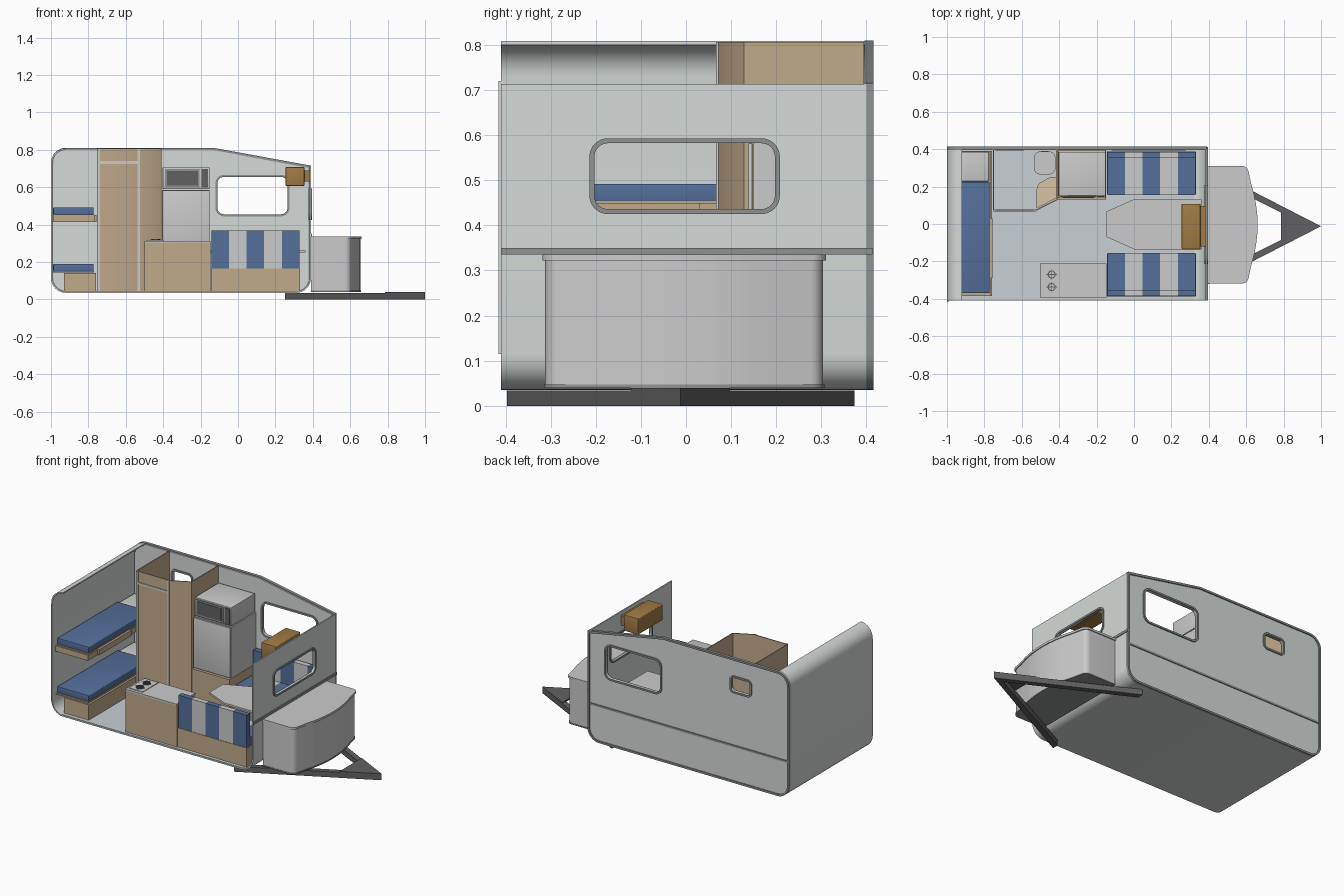
import bpy, bmesh, math
from mathutils import Vector, Matrix

if "Cube" in bpy.data.objects:
    bpy.data.objects.remove(bpy.data.objects["Cube"])


def material(name, *rgb):
    m = bpy.data.materials.new(name)
    m.diffuse_color = (*rgb, 1)
    m.use_nodes = True
    m.node_tree.nodes["Principled BSDF"].inputs["Base Color"].default_value = m.diffuse_color
    return m


WALL = material("wall_grey", .66, .70, .68)
TRIM = material("trim_grey", .28, .29, .29)
DARK = material("dark_grey", .12, .12, .125)
WOOD = material("wood", .53, .40, .26)
OCHRE = material("dark_wood", .36, .20, .06)
BLUE = material("blue_fabric", .09, .16, .33)
FLOOR = material("floor_grey", .58, .63, .66)
TAN = material("light_wood", .68, .55, .38)


def finish(name, me, mat):
    for p in me.polygons:
        p.use_smooth = True
    me.set_sharp_from_angle(angle=math.radians(32))
    me.materials.clear()
    if mat:
        me.materials.append(mat)
    ob = bpy.data.objects.new(name, me)
    bpy.context.collection.objects.link(ob)
    return ob


def box(name, x, y, z, mat=None, bevel=0):
    bm = bmesh.new()
    bmesh.ops.create_cube(bm, size=1)
    for v in bm.verts:
        v.co = [lo + (c + .5) * (hi - lo) for c, (lo, hi) in zip(v.co, (x, y, z))]
    if bevel:
        bmesh.ops.bevel(bm, geom=bm.edges[:], offset=bevel, segments=3, profile=.5, affect='EDGES')
    me = bpy.data.meshes.new(name)
    bm.to_mesh(me)
    bm.free()
    return finish(name, me, mat)


def rounded(pts, n=8):
    """Polygon of (x, y, radius) corners with circular fillets."""
    out = []
    for i, (x, y, r) in enumerate(pts):
        p = Vector((x, y))
        if r <= 0:
            out.append(p)
            continue
        u = (Vector(pts[i - 1][:2]) - p).normalized()
        v = (Vector(pts[(i + 1) % len(pts)][:2]) - p).normalized()
        half = u.angle(v) / 2
        t = r / math.tan(half)
        c = p + (u + v).normalized() * (r / math.sin(half))
        a, b = p + u * t - c, p + v * t - c
        turn = math.pi - 2 * half
        for k in range(n + 1):
            f = k / n
            w = (a * math.sin((1 - f) * turn) + b * math.sin(f * turn)) / math.sin(turn)
            out.append(c + w)
    return out


def rect(x0, x1, y0, y1, r):
    return [(x0, y0, r), (x1, y0, r), (x1, y1, r), (x0, y1, r)]


AXES = {'XY': Matrix(((1, 0, 0), (0, 1, 0), (0, 0, 1))),
        'XZ': Matrix(((1, 0, 0), (0, 0, -1), (0, 1, 0))),
        'YZ': Matrix(((0, 0, 1), (1, 0, 0), (0, 1, 0)))}


def plate(name, loops, plane, a, b, mat=None, bevel=0):
    """Extruded outline (extra loops are holes) between a and b along the normal."""
    cu = bpy.data.curves.new(name, 'CURVE')
    cu.dimensions, cu.fill_mode, cu.extrude = '2D', 'BOTH', (b - a) / 2
    for loop in loops:
        pts = rounded(loop)
        s = cu.splines.new('POLY')
        s.points.add(len(pts) - 1)
        for q, p in zip(s.points, pts):
            q.co = (p.x, p.y, 0, 1)
        s.use_cyclic_u = True
    tmp = bpy.data.objects.new(name + "_tmp", cu)
    me = bpy.data.meshes.new_from_object(tmp)
    bpy.data.objects.remove(tmp)
    mid = (a + b) / 2
    rot = AXES[plane]
    shift = rot @ Vector((0, 0, -mid if plane == 'XZ' else mid))
    bm = bmesh.new()
    bm.from_mesh(me)
    bmesh.ops.remove_doubles(bm, verts=bm.verts[:], dist=1e-5)
    for v in bm.verts:
        v.co = rot @ v.co + shift
    bmesh.ops.recalc_face_normals(bm, faces=bm.faces[:])
    bm.to_mesh(me)
    bm.free()
    return finish(name, me, mat)


# Outer shell: floor, curved rear end and lower front
plate("body_shell", [[(-.92, .808, 0), (-1, .808, .079), (-1, .035, .08), (.39, .035, .08), (.39, .345, 0),
                      (.382, .345, 0), (.382, .043, .072), (-.992, .043, .072), (-.992, .80, .071), (-.92, .80, 0)]],
      'XZ', -.41, .40, WALL)
box("rear_panel_edge", (-1, -.992), (-.416, -.41), (.115, .72), WALL)
box("floor", (-.93, .32), (-.408, .398), (.043, .046), FLOOR)


# Side wall with two windows and edge trim
def side(o):
    return [(-1 + o, .81 - o, .08 - o), (-.13, .81 - o, 0), (.39 - o, .715 - o, 0),
            (.39 - o, .035 + o, .08 - o), (-1 + o, .035 + o, .08 - o)]


big, small = (-.11, .265, .455, .655), (-.73, -.60, .605, .69)
plate("side_wall", [side(.002), rect(*big, .035), rect(*small, .018)], 'XZ', .398, .408, WALL)
plate("side_wall_trim", [side(0), side(.012)], 'XZ', .396, .415, TRIM)
box("side_seam", (-.998, .388), (.406, .413), (.258, .270), TRIM)


def frame(name, w, plane, a, b, r, t=.011):
    x0, x1, y0, y1 = w
    plate(name, [rect(x0 - t, x1 + t, y0 - t, y1 + t, r + t), rect(x0, x1, y0, y1, r)], plane, a, b, TRIM)


frame("side_window_frame", big, 'XZ', .392, .415, .035)
frame("small_window_frame", small, 'XZ', .392, .415, .018)

# Front wall with window
front = (-.203, .197, .436, .582)
plate("front_wall", [rect(-.41, .40, .34, .713, 0), rect(*front, .03)], 'YZ', .382, .39, WALL)
frame("front_window_frame", front, 'YZ', .376, .396, .03)
box("front_seam", (.384, .395), (-.41, .413), (.335, .35), TRIM)

# Drawbar and front storage locker
Y = -.012
for s, n in ((1, "left"), (-1, "right")):
    plate("drawbar_" + n, [[(.25, Y + s * .385, 0), (1, Y, 0), (.93, Y, 0), (.25, Y + s * .345, 0)]],
          'XY', 0, .034, DARK)
plate("hitch_plate", [[(.785, Y - .11, 0), (1, Y, 0), (.785, Y + .11, 0)]], 'XY', .03, .04, DARK)


def locker(o):
    h = .308 + o
    return ([(.391, -h, 0), (.60 + o, -h, .035)] +
            [(.655 + o - .035 * (k / 4) ** 2, k / 4 * .22, 0) for k in range(-4, 5)] +
            [(.60 + o, h, .035), (.391, h, 0)])


plate("locker_body", [[(x, y - .004, r) for x, y, r in locker(0)]], 'XY', .045, .322)
plate("locker_base_rim", [[(x, y - .004, r) for x, y, r in locker(.003)]], 'XY', .04, .047, TRIM)
plate("locker_lid", [[(x, y - .004, r) for x, y, r in locker(.006)]], 'XY', .322, .335)

# Bunk beds
box("lower_bunk_base", (-.93, -.76), (-.385, .39), (.046, .142), WOOD)
box("upper_bunk_board", (-.99, -.765), (-.385, .39), (.415, .45), WOOD)
box("upper_bunk_rail", (-.767, -.756), (-.29, .03), (.415, .45), WOOD)
for n, z in (("lower", .15), ("upper", .452)):
    box(n + "_bunk_panel", (-.99, -.77), (-.38, .39), (z - .006, z + .002), WOOD)
    box(n + "_mattress", (-.988, -.772), (-.37, .225), (z, z + .04), BLUE, .004)
    box(n + "_pillow", (-.985, -.775), (.228, .385), (z, z + .034), None, .008)

# Washroom partitions, door trim, vanity and toilet
t = .006
plate("washroom_walls", [[(-.755, .395, 0), (-.755, .072, 0), (-.52, .072, 0), (-.41, .128, 0), (-.41, .395, 0),
                          (-.41 - t, .395, 0), (-.41 - t, .132, 0), (-.522, .078, 0), (-.755 + t, .078, 0),
                          (-.755 + t, .395, 0)]], 'XY', .046, .806, WOOD)
for n, x in (("left", -.752), ("right", -.538)):
    box("door_trim_" + n, (x, x + .014), (.067, .073), (.046, .806))
box("door_trim_top", (-.74, -.535), (.067, .073), (.725, .739))
plate("vanity", [[(-.52, .085, 0), (-.416, .138, 0), (-.416, .25, 0), (-.45, .25, .02), (-.52, .21, .04)]],
      'XY', .046, .30, TAN)
plate("toilet_base", [rect(-.52, -.435, .29, .39, .03)], 'XY', .046, .19)
plate("toilet_seat", [rect(-.535, -.42, .265, .388, .035)], 'XY', .19, .215)

# Fridge stack
box("fridge_base", (-.408, -.15), (.13, .395), (.046, .265), WOOD)
box("fridge", (-.405, -.152), (.15, .392), (.265, .585))
box("fridge_door", (-.405, -.152), (.138, .147), (.27, .582), None, .002)
box("microwave", (-.403, -.152), (.15, .385), (.59, .705), None, .003)
box("microwave_door", (-.39, -.205), (.144, .152), (.598, .697), TRIM)
box("microwave_window", (-.38, -.215), (.141, .146), (.608, .687), DARK)
box("microwave_controls", (-.195, -.16), (.144, .152), (.598, .697), DARK)

# Kitchen unit with two-burner hob
box("kitchen_cabinet", (-.50, -.148), (-.392, -.215), (.04, .303), WOOD)
box("kitchen_counter", (-.503, -.147), (-.394, -.21), (.303, .313))
box("hob", (-.49, -.395), (-.375, -.22), (.313, .317))


def circle(x, y, r, n=20):
    return [(x + r * math.cos(6.28318 * k / n), y + r * math.sin(6.28318 * k / n), 0) for k in range(n)]


for i, y in enumerate((-.27, -.337)):
    plate(f"burner_ring_{i}", [circle(-.44, y, .022), circle(-.44, y, .016)], 'XY', .317, .324, DARK)
    box(f"burner_bar_x_{i}", (-.468, -.412), (y - .002, y + .002), (.319, .323), DARK)
    box(f"burner_bar_y_{i}", (-.442, -.438), (y - .028, y + .028), (.319, .323), DARK)

# Dinette sofas with striped cushions, mirrored across the aisle
for s, n in ((-1, "front"), (1, "back")):
    span = lambda a, b: tuple(sorted((s * a, s * b)))
    box(n + "_sofa_base", (-.145, .332), span(.16, .388), (.04, .165), WOOD)
    for k in range(5):
        x = (-.142 + k * .094, -.142 + (k + 1) * .094)
        m = None if k % 2 else BLUE
        box(f"{n}_seat_{k}", x, span(.155, .352), (.165, .215), m)
        box(f"{n}_backrest_{k}", x, span(.352, .385), (.165, .368), m)

# Table and overhead cupboard
plate("table_top", [[(-.15, -.068, .01), (0, -.135, 0), (.36, -.135, 0), (.36, .132, 0), (0, .132, 0),
                     (-.15, .066, .01)]], 'XY', .25, .262)
plate("table_leg", [circle(.1, 0, .018)], 'XY', .046, .25, TRIM)
box("overhead_cupboard", (.255, .355), (-.135, .108), (.607, .707), OCHRE, .004)
box("cupboard_bracket", (.355, .383), (-.12, .095), (.63, .69), OCHRE)
